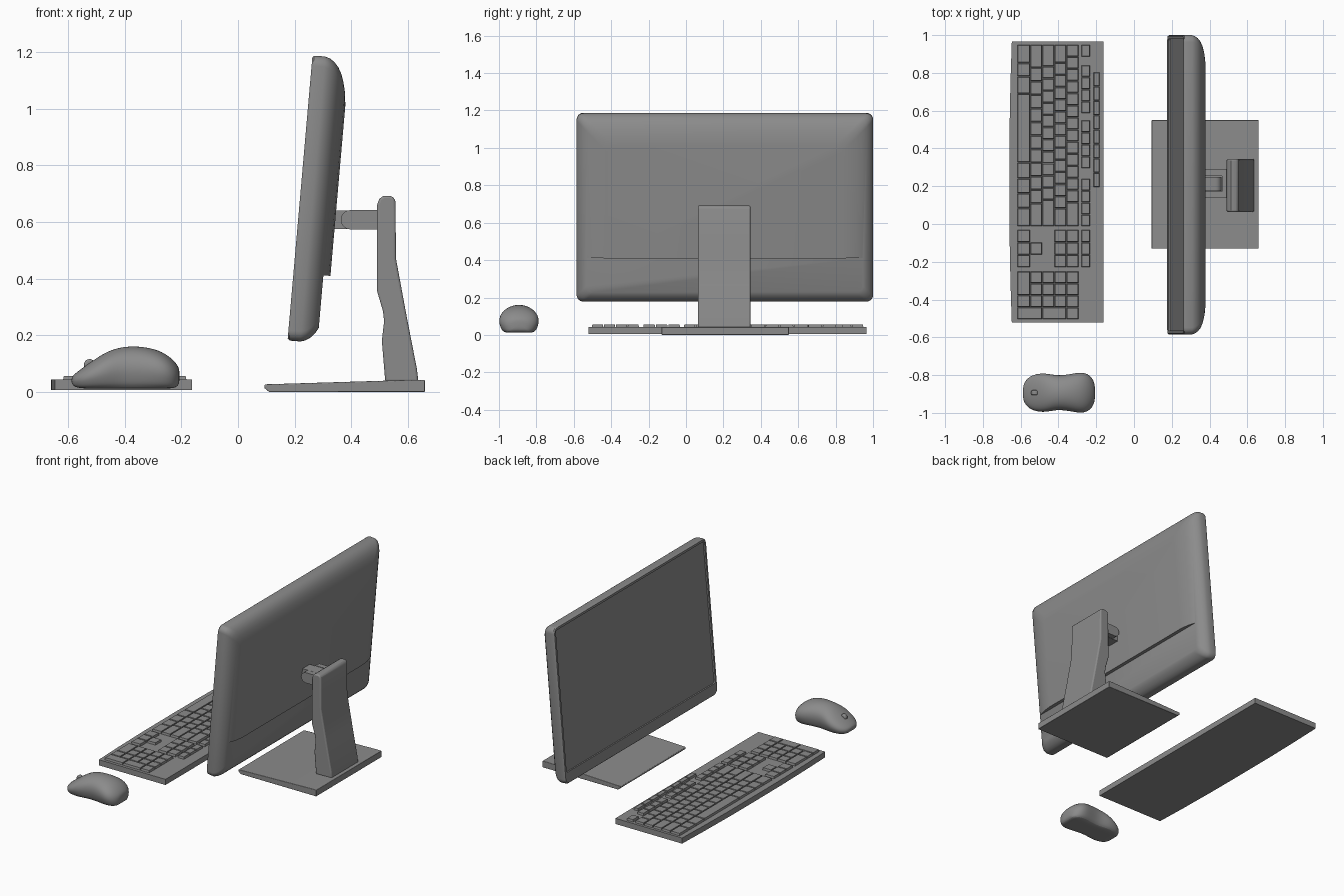
import bpy, bmesh
from math import sin, cos, pi, radians

if "Cube" in bpy.data.objects:
    bpy.data.objects.remove(bpy.data.objects["Cube"])


def loft(name, rings):
    """Skin closed rings of equal length and cap both ends."""
    bm = bmesh.new()
    vs = [[bm.verts.new(p) for p in r] for r in rings]
    n = len(vs[0])
    for a, b in zip(vs, vs[1:]):
        for i in range(n):
            j = (i + 1) % n
            bm.faces.new((a[i], a[j], b[j], b[i]))
    bm.faces.new(vs[0])
    bm.faces.new(vs[-1])
    bmesh.ops.recalc_face_normals(bm, faces=bm.faces)
    me = bpy.data.meshes.new(name)
    bm.to_mesh(me)
    bm.free()
    ob = bpy.data.objects.new(name, me)
    bpy.context.collection.objects.link(ob)
    return ob


def side_prism(name, profile, y0, y1, bevel=0.0):
    """Extrude an x-z profile along y."""
    ob = loft(name, [[(x, y, z) for x, z in profile] for y in (y0, y1)])
    if bevel:
        m = ob.modifiers.new("bevel", 'BEVEL')
        m.width, m.segments = bevel, 3
        m.limit_method, m.angle_limit = 'ANGLE', radians(40)
    return ob


# --- Monitor: local depth u, width y, height v, tilted back 5 degrees
TILT = radians(5)
Y0, Y1, HEIGHT = -0.585, 1.0, 1.01


def tilt_ring(u, y0, y1, v0, v1, r):
    ring = []
    corners = ((y1 - r, v1 - r), (y0 + r, v1 - r), (y0 + r, v0 + r), (y1 - r, v0 + r))
    for q, (cy, cv) in enumerate(corners):
        for k in range(7):
            a = pi / 2 * (q + k / 6)
            y, v = cy + r * cos(a), cv + r * sin(a)
            ring.append((0.175 + u * cos(TILT) + v * sin(TILT), y,
                         0.182 - u * sin(TILT) + v * cos(TILT)))
    return ring


def cut(target, cutter):
    cutter.hide_render = True
    m = target.modifiers.new("cut", 'BOOLEAN')
    m.operation, m.solver, m.object = 'DIFFERENCE', 'EXACT', cutter
    bpy.context.view_layer.objects.active = target
    bpy.ops.object.modifier_apply(modifier=m.name)
    bpy.data.objects.remove(cutter)


layers = [(0, .006), (.006, .001), (.012, 0), (.045, 0), (.062, .005), (.08, .017),
          (.095, .034), (.108, .058), (.118, .088), (.1255, .12), (.131, .165)]
monitor = loft("monitor_body", [
    tilt_ring(u, Y0 + i, Y1 - i, i, HEIGHT - i, .036) for u, i in layers])
# Screen recess and the step above the rear chin
cut(monitor, loft("screen_cutter", [
    tilt_ring(u, Y0 + .02, Y1 - .02, .075, HEIGHT - .02, .014) for u in (-.1, .01)]))
cut(monitor, loft("chin_cutter", [
    tilt_ring(u, Y0 - .1, Y1 + .1, -.1, .24, .01) for u in (.106, .25)]))

# --- Stand
side_prism("stand_base", [(.093, .014), (.11, 0), (.66, 0), (.66, .042),
                          (.63, .043), (.1, .027), (.093, .025)], -.13, .55, .003)
side_prism("stand_neck", [
    (.52, .036), (.637, .036), (.632, .08), (.595, .27), (.558, .47), (.556, .672),
    (.551, .686), (.539, .692), (.513, .692), (.499, .682), (.491, .66),
    (.49, .36), (.512, .285), (.516, .25), (.508, .18)], .064, .344, .008)


# --- Tilt hinge: fork from the neck around a lug from the monitor
def lug(name, x_round, x_flat, y0, y1, r, zc=.608):
    s = 1 if x_flat > x_round else -1
    arc = [(x_round - s * r * cos(a), zc + r * sin(a))
           for a in (-pi / 2 + pi * k / 12 for k in range(13))]
    side_prism(name, arc + [(x_flat, zc + r), (x_flat, zc - r)], y0, y1)


lug("hinge_fork_left", .397, .495, .253, .29, .034)
lug("hinge_fork_right", .397, .495, .138, .172, .034)
lug("hinge_lug", .43, .33, .175, .25, .033)
side_prism("hinge_bridge", [(.465, .58), (.495, .58), (.495, .636), (.465, .636)], .15, .28)

# --- Keyboard body, gently bowed front edge
outline = [(-.162, -.522), (-.162, .965), (-.647, .965), (-.654, .75), (-.659, .5),
           (-.66, .22), (-.659, -.06), (-.654, -.31), (-.647, -.522)]
loft("keyboard_body", [[(x, y, z) for x, y in outline] for z in (.006, .043)])

# --- Keys, all in one mesh
ROWS = [(-.618, -.551), (-.549, -.487), (-.485, -.423), (-.421, -.359), (-.357, -.294)]
FUNC, MEDIA = (-.279, -.233), (-.214, -.182)
keys = bmesh.new()


def key(xr, ya, yb, gap=.0015):
    x0, x1 = xr
    lo, hi = min(ya, yb) + gap, max(ya, yb) - gap
    t = .003
    bot = [(x0, lo), (x1, lo), (x1, hi), (x0, hi)]
    top = [(x0 + t, lo + t), (x1 - t, lo + t), (x1 - t, hi - t), (x0 + t, hi - t)]
    a = [keys.verts.new((x, y, .041)) for x, y in bot]
    b = [keys.verts.new((x, y, .057)) for x, y in top]
    for i in range(4):
        j = (i + 1) % 4
        keys.faces.new((a[i], a[j], b[j], b[i]))
    keys.faces.new(b)
    keys.faces.new(a[::-1])


def key_run(xr, y_start, y_end, widths):
    step = (y_end - y_start) / sum(widths)
    y = y_start
    for w in widths:
        key(xr, y, y + w * step)
        y += w * step


# Main block
main = [[1.5, 1.1, 1.4, 5.6, 1.3, 1.2, 1.2, 1.5],
        [1.7] + [1] * 10 + [1.7],
        [1.8] + [1] * 11 + [2.2],
        [1.5] + [1] * 12 + [1.5],
        [1] * 13 + [2]]
for xr, widths in zip(ROWS, main):
    key_run(xr, .95, -.013, widths)
# Function and media rows
for y0, y1, n in ((.95, .885, 1), (.842, .585, 4), (.55, .294, 4),
                  (.24, -.013, 4), (-.03, -.23, 3)):
    key_run(FUNC, y0, y1, [1] * n)
key_run(MEDIA, .805, .195, [1] * 8)
# Navigation and arrow keys
for r in (0, 3, 4):
    key_run(ROWS[r], -.03, -.23, [1] * 3)
key(ROWS[1], -.097, -.163)
# Number pad with two tall keys on its right
key_run(ROWS[0], -.25, -.44, [2, 1])
for r in (1, 2, 3):
    key_run(ROWS[r], -.25, -.44, [1] * 3)
key_run(ROWS[4], -.25, -.505, [1] * 4)
key((ROWS[0][0], ROWS[1][1]), -.44, -.505)
key((ROWS[2][0], ROWS[3][1]), -.44, -.505)
bmesh.ops.recalc_face_normals(keys, faces=keys.faces)
key_mesh = bpy.data.meshes.new("keyboard_keys")
keys.to_mesh(key_mesh)
keys.free()
bpy.context.collection.objects.link(bpy.data.objects.new("keyboard_keys", key_mesh))

# --- Mouse: stations of x, half width, top z, bottom z
YM = -.893
stations = [(-.589, .035, .052, .028), (-.572, .07, .068, .015), (-.54, .095, .092, .012),
            (-.49, .105, .127, .012), (-.45, .101, .149, .012), (-.40, .091, .162, .012),
            (-.34, .099, .162, .012), (-.28, .111, .149, .012), (-.24, .1, .125, .012),
            (-.215, .07, .098, .016), (-.206, .035, .078, .035)]
rings = []
for x, w, zt, zb in stations:
    zm = zb + .45 * (zt - zb)
    ring = []
    for k in range(11):
        a = pi * k / 10
        ring.append((x, YM + w * cos(a), zm + (zt - zm) * sin(a) ** .85))
    for f, g in ((-.94, .45), (-.8, 1), (-.4, 1), (.4, 1), (.8, 1), (.94, .45)):
        ring.append((x, YM + w * f, zm - (zm - zb) * g))
    rings.append(ring)
mouse = loft("mouse_body", rings)
sub = mouse.modifiers.new("smooth", 'SUBSURF')
sub.levels = sub.render_levels = 2

# Scroll wheel
bpy.ops.mesh.primitive_cylinder_add(vertices=24, radius=.02, depth=.026,
                                    location=(-.524, YM, .096), rotation=(pi / 2, 0, 0))
wheel = bpy.context.object
wheel.name = "scroll_wheel"
m = wheel.modifiers.new("bevel", 'BEVEL')
m.width, m.segments = .007, 3

# --- Smooth shading that keeps hard edges, dark grey plastic
bpy.ops.object.select_all(action='SELECT')
bpy.context.view_layer.objects.active = monitor
bpy.ops.object.shade_smooth_by_angle(angle=radians(35))
for p in mouse.data.polygons:
    p.use_smooth = True
plastic = bpy.data.materials.new("dark_plastic")
plastic.diffuse_color = (.26, .26, .26, 1)
plastic.use_nodes = True
plastic.node_tree.nodes["Principled BSDF"].inputs["Base Color"].default_value = plastic.diffuse_color
for ob in bpy.context.scene.objects:
    ob.data.materials.clear()
    ob.data.materials.append(plastic)
